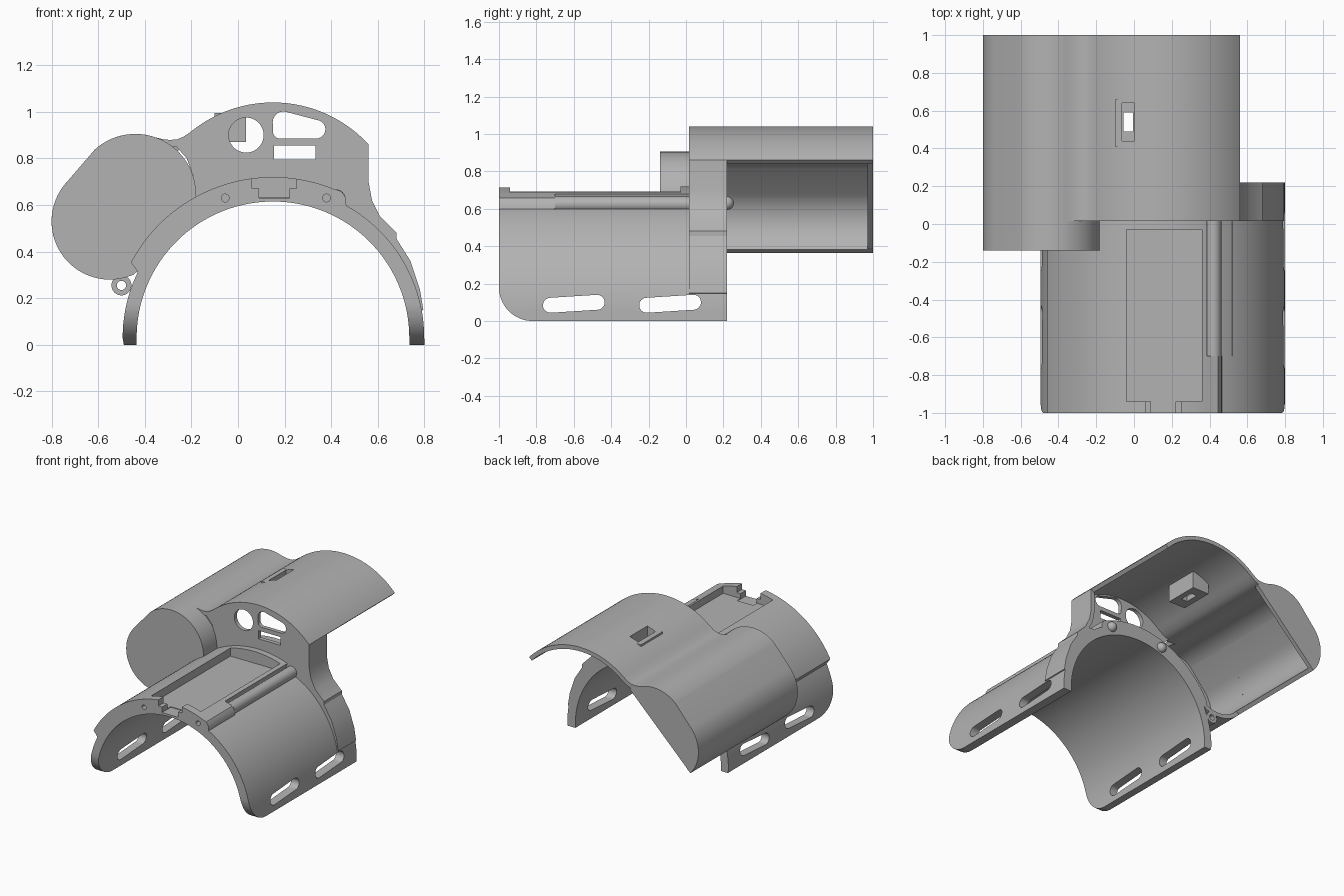
import bpy, bmesh
from math import cos, sin, radians
from mathutils import Vector

cube = bpy.data.objects.get("Cube")
if cube:
    bpy.data.objects.remove(cube)

GREY = (0.45, 0.45, 0.45, 1)
mat = bpy.data.materials.new("plain grey plastic")
mat.use_nodes = True
mat.diffuse_color = GREY
mat.node_tree.nodes["Principled BSDF"].inputs["Base Color"].default_value = GREY


def arc(center, r, a0, a1, n=32):
    """Points on a circular arc, angles in degrees."""
    angles = [radians(a0 + (a1 - a0) * i / n) for i in range(n + 1)]
    return [(center[0] + r * cos(a), center[1] + r * sin(a)) for a in angles]


def rect(a0, b0, a1, b1):
    return [(a0, b0), (a1, b0), (a1, b1), (a0, b1)]


def prism(name, pts, lo, hi, axis="y"):
    """Extrude a flat outline along y (outline in xz) or x (outline in yz)."""
    place = (lambda p, d: (p[0], d, p[1])) if axis == "y" else (lambda p, d: (d, p[0], p[1]))
    bm = bmesh.new()
    face = bm.faces.new([bm.verts.new(place(p, lo)) for p in pts])
    top = bmesh.ops.extrude_face_region(bm, geom=[face])
    shift = Vector(place((0, 0), hi - lo))
    bmesh.ops.translate(bm, vec=shift, verts=[v for v in top["geom"] if isinstance(v, bmesh.types.BMVert)])
    bmesh.ops.recalc_face_normals(bm, faces=bm.faces)
    mesh = bpy.data.meshes.new(name)
    bm.to_mesh(mesh)
    bm.free()
    mesh.materials.append(mat)
    obj = bpy.data.objects.new(name, mesh)
    bpy.context.collection.objects.link(obj)
    return obj


def shell(name, path, lo, hi, t=0.03):
    """Wall of thickness t on the left-hand side of an open path."""
    vs = [Vector(p) for p in path]
    inner = []
    for i, v in enumerate(vs):
        d = (vs[min(i + 1, len(vs) - 1)] - vs[max(i - 1, 0)]).normalized()
        inner.append((v.x - d.y * t, v.y + d.x * t))
    return prism(name, path + inner[::-1], lo, hi)


def select(obj):
    bpy.ops.object.select_all(action="DESELECT")
    obj.select_set(True)
    bpy.context.view_layer.objects.active = obj


def cut(obj, pts, lo, hi, axis="y"):
    cutter = prism("cutter", pts, lo, hi, axis)
    cutter.hide_render = True
    mod = obj.modifiers.new("cut", "BOOLEAN")
    mod.operation, mod.solver, mod.object = "DIFFERENCE", "EXACT", cutter
    select(obj)
    bpy.ops.object.modifier_apply(modifier="cut")
    bpy.data.objects.remove(cutter)


parts = []
C = (0.15, 0.03)            # cuff axis
INNER, OUTER, RAISED = 0.585, 0.645, 0.69
FRONT, BACK = 0.015, 0.22   # bulkhead depth range

# Cuff with a thicker raised band over the top
cuff = prism("cuff",
             [(-0.435, 0)] + arc(C, INNER, 180, 0, 64) + [(0.735, 0), (0.8, 0)]
             + arc(C, OUTER + 0.004, 0, 61, 24) + [(0.463, 0.63), (0.445, 0.658)]
             + arc(C, RAISED, 68, 152, 40) + arc(C, OUTER, 154, 180, 10) + [(-0.49, 0)],
             -1, BACK)
parts.append(cuff)

# Groove for the side tube
cut(cuff, arc(C, OUTER, 70, 55, 8) + arc(C, 0.8, 55, 70, 4), -0.7, FRONT)

# Tray recess and stepped front notch
cut(cuff, rect(-0.04, 0.635, 0.36, 0.8), -0.94, -0.03)
cut(cuff, rect(0.06, 0.67, 0.25, 0.8), -1.1, -0.9)
cut(cuff, rect(0.09, 0.63, 0.22, 0.8), -1.1, -0.9)

# Screw holes in the front edge
SCREWS = [(0.38, 0.63), (-0.055, 0.63)]
for p in SCREWS:
    cut(cuff, arc(p, 0.017, 0, 337.5, 15), -1.1, -0.96)

# Rounded front corners and strap slots through both legs
cut(cuff, [(-1.1, -0.1), (-0.82, -0.1)] + arc((-0.82, 0.18), 0.18, 270, 180, 16) + [(-1.1, 0.18)], -1, 1, "x")
for y in (-0.6, -0.085):
    slot = arc((y + 0.125, 0.1), 0.04, -86, 94, 12) + arc((y - 0.125, 0.084), 0.04, 94, 274, 12)
    cut(cuff, slot, -1, 1, "x")

parts.append(prism("side_tube", arc((0.42, 0.625), 0.042, 0, 345, 23), -0.7, FRONT))

# Curves shared by the cover, the bulkhead and the side pod
POD_TOP, POD_LOW = (-0.44, 0.645), (-0.55, 0.53)
dome = arc((0.15, 0.483), 0.557, 42.6, 129, 40)
valley = [(-0.235, 0.892), (-0.26, 0.882), (-0.29, 0.879), (-0.32, 0.882)]
pod_top = arc(POD_TOP, 0.26, 70, 132, 20)
pod_side = arc(POD_LOW, 0.25, 137, 222, 24)

# Rear cover flowing over the side pod, with its closed end
cover = shell("rear_cover", dome + valley + pod_top + pod_side, FRONT, 1)
parts.append(cover)
parts.append(prism("pod_end_wall", valley[1:] + pod_top + pod_side + [(-0.25, 0.84)], 0.97, 1))

# Switch box under the cover with a recessed opening
box = prism("switch_box", rect(-0.1, 0.87, 0.035, 0.995), 0.41, 0.66)
parts.append(box)
for obj in (cover, box):
    cut(obj, rect(-0.063, 0.91, 0.003, 1.2), 0.44, 0.64)
    cut(obj, rect(-0.055, 0.8, -0.005, 1.2), 0.49, 0.59)

# Front half of the pod
pod_base = arc(POD_LOW, 0.25, 137, 285, 36) + [(-0.45, 0.3), (-0.42, 0.325)]
pod_outline = arc(POD_TOP, 0.26, -5, 132, 36) + pod_base
parts.append(shell("pod_front_wall", pod_outline, -0.14, FRONT + 0.005))
parts.append(shell("pod_lower_wall", pod_base, FRONT, BACK))
parts.append(prism("pod_front_face", pod_outline + arc(C, 0.64, 150, 120, 12), -0.14, -0.11))

# Bulkhead plate with its windows
flank = [(0.68, 0.48), (0.61, 0.55), (0.575, 0.62), (0.56, 0.7)]
plate = prism("bulkhead",
              dome + valley[:3] + [(-0.22, 0.8), (-0.19, 0.72), (-0.19, 0.6)]
              + arc(C, 0.64, 118, 45, 30) + flank, FRONT, FRONT + 0.03)
parts.append(plate)
window = (arc((0.335, 0.925), 0.04, -90, 65, 10) + arc((0.195, 0.955), 0.046, 75, 180, 10)
          + arc((0.18, 0.915), 0.03, 180, 270, 6))
for pts in (arc((0.035, 0.9), 0.075, 0, 352.5, 47), window, rect(0.155, 0.795, 0.332, 0.855)):
    cut(plate, pts, -0.1, 0.1)

# Bulkhead side wall and the flank that blends into the cuff
parts.append(shell("bulkhead_side_wall", flank + [(0.56, 0.86)], FRONT, BACK))
parts.append(prism("bulkhead_flank",
                   [(0.61, 0.55), (0.68, 0.48), (0.68, 0.455), (0.74, 0.36), (0.78, 0.24), (0.795, 0.15)]
                   + arc(C, 0.62, 10, 58, 16), FRONT, BACK))

# Hinge boss below the pod
boss = prism("hinge_boss", arc((-0.5, 0.255), 0.043, 0, 345, 23), FRONT, BACK)
cut(boss, arc((-0.5, 0.255), 0.02, 0, 337.5, 15), -0.1, 0.4)
parts.append(boss)

# Domed screw heads on the back face
for i, (x, z) in enumerate(SCREWS):
    bpy.ops.mesh.primitive_uv_sphere_add(segments=20, ring_count=10, radius=0.036, location=(x, BACK, z))
    head = bpy.context.object
    head.name = f"screw_head_{i + 1}"
    head.data.materials.append(mat)
    parts.append(head)

for obj in parts:
    select(obj)
    bpy.ops.object.shade_smooth_by_angle(angle=radians(30))
